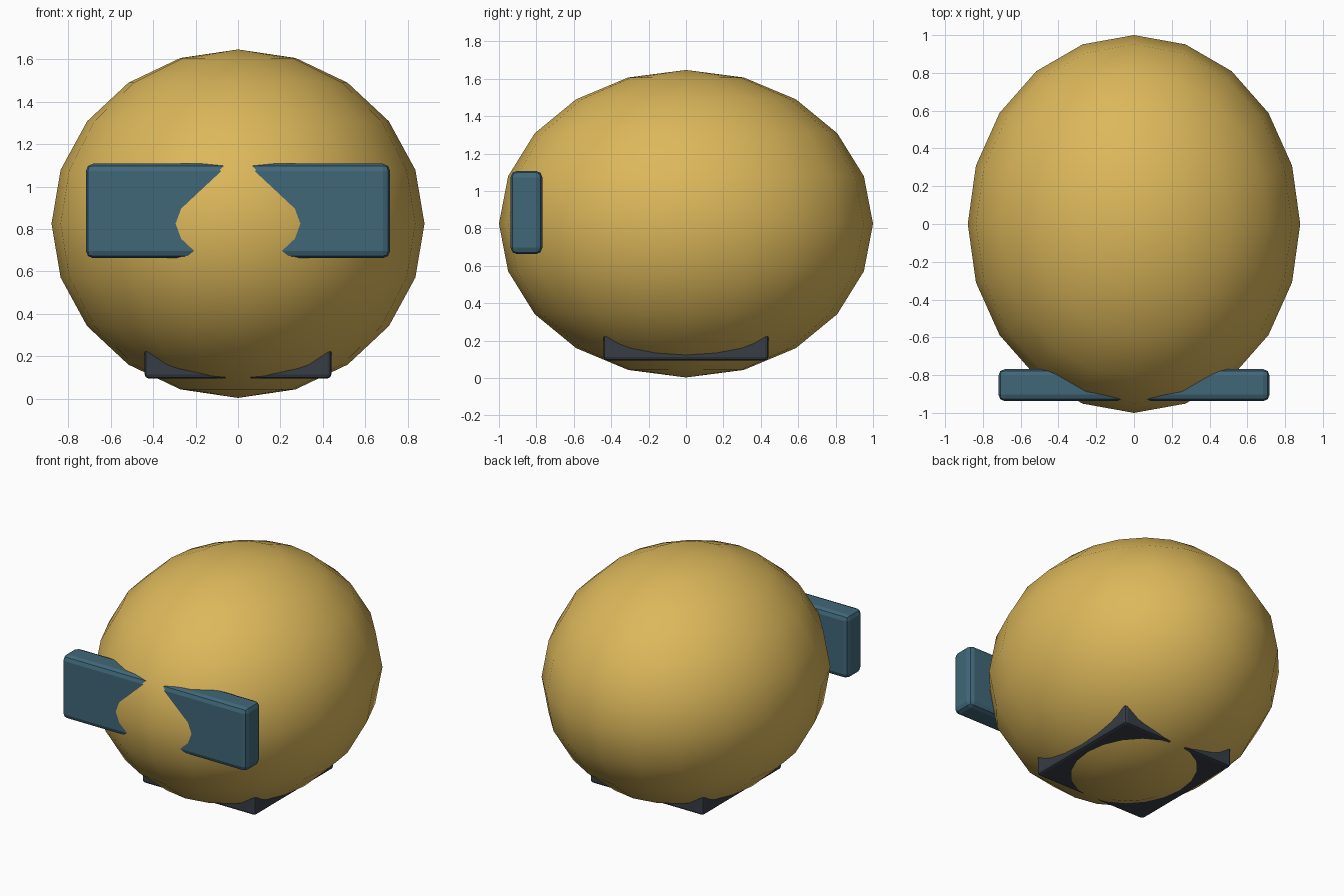
import bpy
import math

if "Cube" in bpy.data.objects:
    bpy.data.objects.remove(bpy.data.objects["Cube"])


def material(name, rgb):
    m = bpy.data.materials.new(name)
    m.diffuse_color = (*rgb, 1)
    m.use_nodes = True
    m.node_tree.nodes["Principled BSDF"].inputs["Base Color"].default_value = m.diffuse_color
    return m


gold = material("warm_gold", (0.72, 0.48, 0.105))
teal = material("slate_teal", (0.052, 0.135, 0.19))
dark = material("charcoal", (0.038, 0.047, 0.061))


def finish(name, mat):
    ob = bpy.context.object
    ob.name = name
    ob.data.materials.append(mat)
    bpy.ops.object.transform_apply(location=False, rotation=False, scale=True)
    return ob


def bevelled_box(name, x, y, z, bevel, segments, mat):
    """Box given by (min, max) ranges, with bevelled edges."""
    spans = (x, y, z)
    bpy.ops.mesh.primitive_cube_add(size=1, location=[(a + b) / 2 for a, b in spans])
    bpy.context.object.scale = [b - a for a, b in spans]
    ob = finish(name, mat)
    mod = ob.modifiers.new("bevel", "BEVEL")
    mod.width = bevel
    mod.segments = segments
    return ob


# Round body: stretched 20-sided sphere with smooth shading
bpy.ops.mesh.primitive_uv_sphere_add(segments=20, ring_count=10, radius=1,
                                     location=(0, 0, 0.825))
bpy.context.object.scale = (0.88, 1.0, 0.822)
finish("body", gold)
bpy.ops.object.shade_smooth_by_angle(angle=math.radians(40))

# Wide bar across the front, pierced by the nose of the body
bevelled_box("front_bar", (-0.718, 0.718), (-0.938, -0.768), (0.662, 1.108), 0.035, 2, teal)

# Square base plate sunk into the underside
bevelled_box("base", (-0.44, 0.44), (-0.44, 0.44), (0.095, 0.27), 0.018, 2, dark)
